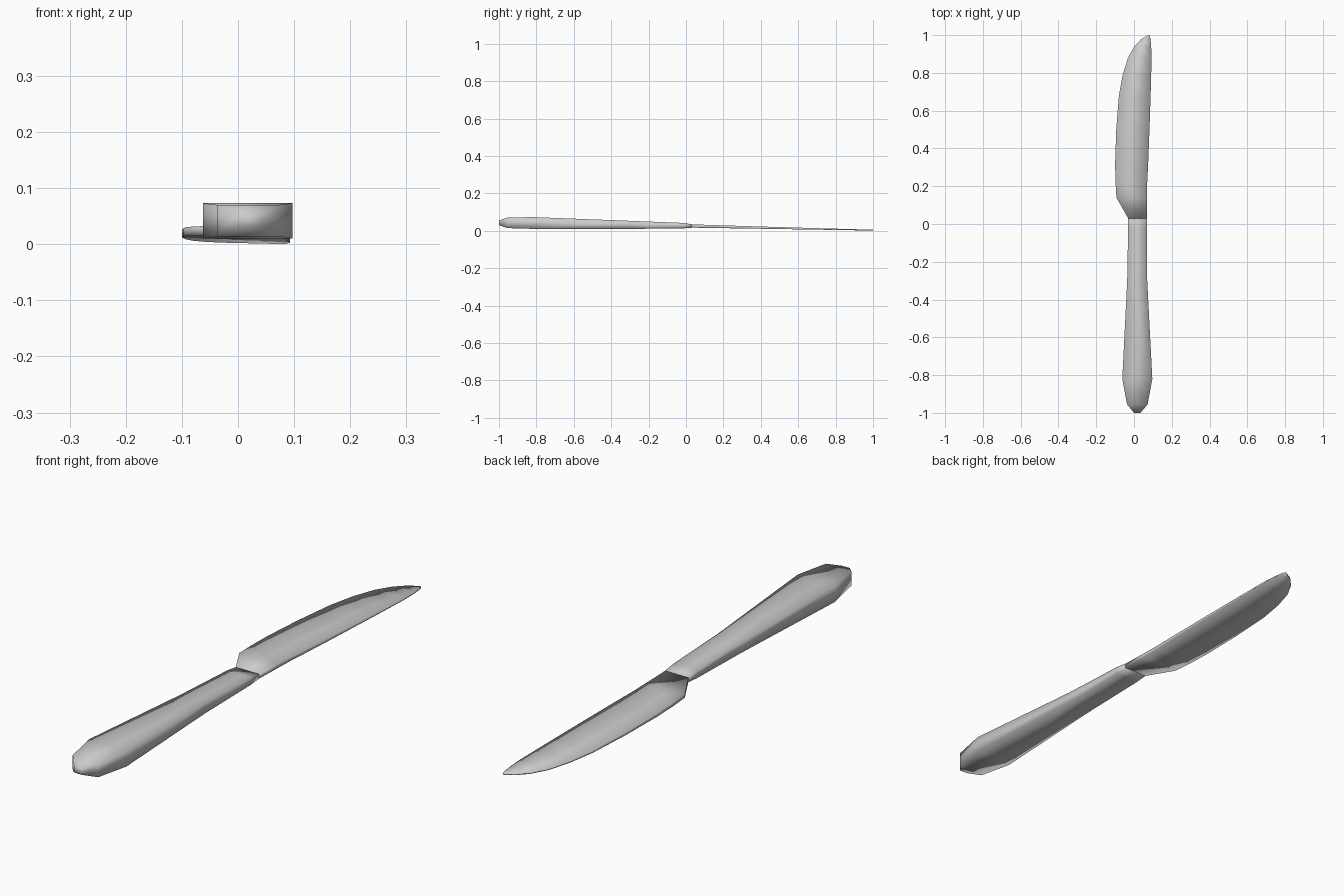
import bpy, bmesh

if "Cube" in bpy.data.objects:
    bpy.data.objects.remove(bpy.data.objects["Cube"])

steel = bpy.data.materials.new("steel grey")
steel.diffuse_color = (0.6, 0.6, 0.6, 1)
steel.use_nodes = True
steel.node_tree.nodes["Principled BSDF"].inputs["Base Color"].default_value = steel.diffuse_color


def loft(name, sections):
    """Rectangular sections (y, x0, x1, z0, z1) skinned along y."""
    bm = bmesh.new()
    rings = [[bm.verts.new(p) for p in ((a, y, c), (b, y, c), (b, y, d), (a, y, d))]
             for y, a, b, c, d in sections]
    for r, s in zip(rings, rings[1:]):
        for i in range(4):
            j = (i + 1) % 4
            bm.faces.new((r[i], r[j], s[j], s[i]))
    bm.faces.new(rings[0][::-1])
    bm.faces.new(rings[-1])
    bmesh.ops.recalc_face_normals(bm, faces=bm.faces)
    for f in bm.faces:
        f.smooth = True
    me = bpy.data.meshes.new(name)
    bm.to_mesh(me)
    bm.free()
    me.materials.append(steel)
    ob = bpy.data.objects.new(name, me)
    bpy.context.collection.objects.link(ob)
    return ob


# handle: swells towards the butt, chamfered end
loft("handle", [
    (-1.0, 0.0, 0.034, 0.030, 0.055),
    (-0.955, -0.037, 0.072, 0.014, 0.070),
    (-0.82, -0.062, 0.097, 0.010, 0.073),
    (-0.30, -0.036, 0.070, 0.010, 0.053),
    (-0.02, -0.031, 0.068, 0.012, 0.042),
    (0.03, -0.031, 0.068, 0.016, 0.035),
])


# blade: curved cutting edge on -x, nearly straight spine on +x
def blade_section(y, x0, x1):
    return (y, x0, x1, 0.016 * (1 - y) + 0.001, 0.006 + 0.029 * (1 - y) ** 1.1)


loft("blade", [blade_section(*s) for s in (
    (0.03, -0.031, 0.068), (0.14, -0.093, 0.069), (0.22, -0.098, 0.070),
    (0.32, -0.100, 0.075), (0.50, -0.094, 0.082), (0.68, -0.080, 0.088),
    (0.79, -0.060, 0.091), (0.88, -0.032, 0.093), (0.94, 0.002, 0.091),
    (0.98, 0.040, 0.087), (1.0, 0.076, 0.082))])
for v in bpy.data.objects["blade"].data.vertices:
    if v.co.y > 0.99:
        v.co.z -= 0.001 if v.co.z < 0.003 else 0
